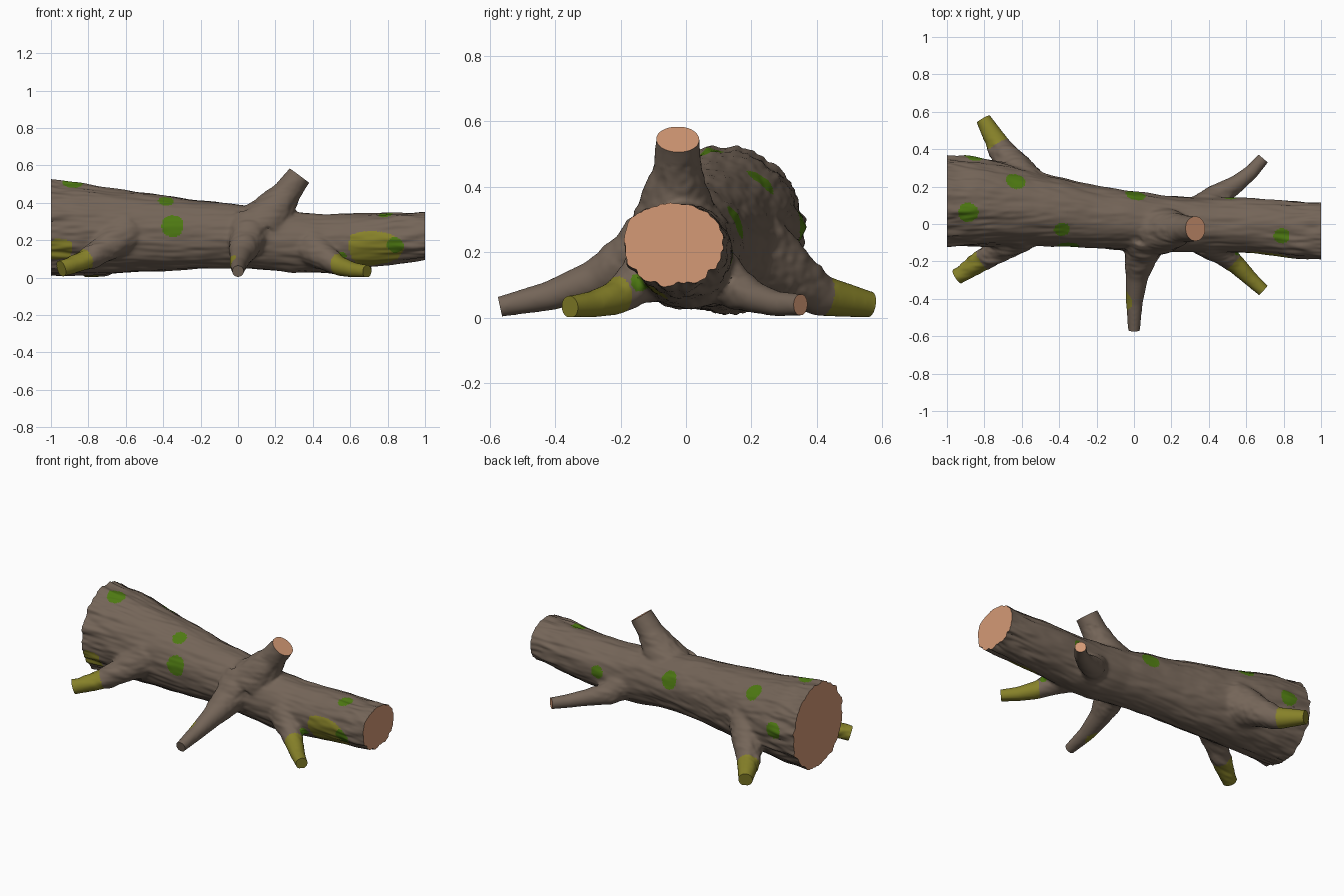
import bpy, bmesh, math
from mathutils import Vector, noise
from mathutils.bvhtree import BVHTree

if "Cube" in bpy.data.objects:
    bpy.data.objects.remove(bpy.data.objects["Cube"])

V = Vector
BARK, WOOD, MOSS, LICHEN = range(4)


def material(name, rgb):
    m = bpy.data.materials.new(name)
    m.diffuse_color = (*rgb, 1)
    m.use_nodes = True
    m.node_tree.nodes["Principled BSDF"].inputs["Base Color"].default_value = m.diffuse_color
    return m


mats = [material("bark brown", (0.175, 0.13, 0.098)),
        material("cut wood tan", (0.66, 0.32, 0.18)),
        material("moss green", (0.075, 0.19, 0.006)),
        material("lichen olive", (0.24, 0.22, 0.022))]

bm = bmesh.new()


def tube(rings, n=32):
    """Closed tube through rings of (centre, u axis, v axis)."""
    loops = []
    for c, u, v in rings:
        loops.append([bm.verts.new(c + u * math.cos(2 * math.pi * i / n) + v * math.sin(2 * math.pi * i / n))
                      for i in range(n)])
    for a, b in zip(loops, loops[1:]):
        for i in range(n):
            j = (i + 1) % n
            bm.faces.new((a[i], a[j], b[j], b[i]))
    bm.faces.new(loops[0][::-1])
    bm.faces.new(loops[-1])


# trunk: x, back y, front y, top z, bottom z
trunk = [(-1.05, .365, -.12, .53, .008), (-.85, .355, -.118, .505, .014), (-.7, .33, -.118, .482, .02),
         (-.55, .285, -.118, .46, .028), (-.4, .25, -.122, .44, .035), (-.2, .205, -.13, .412, .048),
         (0, .175, -.14, .39, .05), (.15, .152, -.148, .37, .04), (.3, .145, -.15, .352, .02),
         (.45, .143, -.15, .34, .028), (.6, .14, -.155, .342, .048), (.8, .128, -.172, .347, .068),
         (1.05, .112, -.197, .358, .102)]
tube([(V((x, (a + b) / 2, (t + l) / 2)), V((0, (a - b) / 2, 0)), V((0, 0, (t - l) / 2)))
      for x, a, b, t, l in trunk], 48)

# branches: path points (x, y, z, radius), end colour, length of lichen sleeve
branches = [
    ([(.14, -.03, .29, .14), (.215, -.03, .39, .1), (.265, -.027, .46, .074), (.328, -.025, .545, .067)], WOOD, 0),
    ([(-.6, -.03, .24, .12), (-.7, -.12, .165, .078), (-.8, -.19, .1, .058), (-.945, -.28, .048, .045)], LICHEN, .17),
    ([(.07, -.05, .25, .14), (.04, -.16, .18, .092), (.015, -.28, .115, .062), (.002, -.42, .066, .046),
      (0, -.568, .034, .033)], BARK, 0),
    ([(.4, -.08, .16, .11), (.48, -.16, .1, .066), (.55, -.22, .058, .052), (.62, -.29, .04, .042),
      (.69, -.355, .033, .036)], LICHEN, .22),
    ([(-.6, .2, .2, .14), (-.66, .33, .12, .085), (-.72, .41, .068, .066), (-.805, .56, .04, .042)], LICHEN, .16),
    ([(.36, .05, .16, .11), (.44, .15, .09, .066), (.55, .215, .06, .048), (.63, .28, .042, .04),
      (.69, .35, .04, .035)], WOOD, 0)]
tips = []
for path, colour, sleeve in branches:
    pts = [V(p[:3]) for p in path]
    axis = (pts[-1] - pts[-2]).normalized()
    tips.append((pts[-1], axis, colour, sleeve))
    pts.append(pts[-1] + axis * .05)             # overshoot, trimmed flat later
    radii = [p[3] for p in path] + [path[-1][3]]
    rings = []
    for i, p in enumerate(pts):
        d = (pts[min(i + 1, len(pts) - 1)] - pts[max(i - 1, 0)]).normalized()
        u = d.cross(V((.3, .1, 1))).normalized()
        rings.append((p, u * radii[i], d.cross(u) * radii[i]))
    tube(rings, 20)

bmesh.ops.recalc_face_normals(bm, faces=bm.faces)
mesh = bpy.data.meshes.new("log")
bm.to_mesh(mesh)
bm.free()
log = bpy.data.objects.new("log", mesh)
bpy.context.collection.objects.link(log)

# fuse trunk and branches into one smooth skin
remesh = log.modifiers.new("fuse", 'REMESH')
remesh.mode = 'VOXEL'
remesh.voxel_size = .0085
smooth = log.modifiers.new("blend", 'SMOOTH')
smooth.factor = .5
smooth.iterations = 22
dg = bpy.context.evaluated_depsgraph_get()
fused = bpy.data.meshes.new_from_object(log.evaluated_get(dg))
log.modifiers.clear()
log.data = fused
fused.name = "log"
fused.materials.clear()
for m in mats:
    fused.materials.append(m)

bm = bmesh.new()
bm.from_mesh(fused)
bm.normal_update()

# bark furrows running along the trunk, deeper towards the ends
moves = []
for v in bm.verts:
    p = v.co
    centre_y = .04 - .08 * p.x
    off = math.hypot(p.y - centre_y, p.z - .25)
    on_trunk = max(0, min(1, (.36 - .1 * p.x - off) / .1)) if p.z < .5 - .1 * p.x else .2
    end = max(0, abs(p.x) - .7) / .3
    amp = (.006 + .009 * end) * on_trunk
    n = noise.noise(V((p.x * 4, p.y * 22, p.z * 22))) + .6 * noise.noise(V((p.x * 9, p.y * 45, p.z * 45)))
    moves.append(v.normal * amp * n)
for v, m in zip(bm.verts, moves):
    v.co += m
    v.co.z = max(v.co.z, 0.003)

# lichen sleeves on branch ends
for f in bm.faces:
    f.material_index = BARK
    c = f.calc_center_median()
    for tip, axis, colour, sleeve in tips:
        if sleeve and (c - tip).length < sleeve * 1.35 and (tip - c).dot(axis) < sleeve:
            f.material_index = LICHEN

# round moss patches: point near the surface, radius, colour
spots = [(-.35, -.13, .28, .06, MOSS), (-.385, -.03, .41, .042, MOSS), (.84, -.18, .17, .045, MOSS),
         (.79, -.06, .36, .042, MOSS), (-.885, .05, .52, .055, MOSS), (-.63, .24, .43, .052, MOSS),
         (.01, .17, .30, .055, MOSS), (-.85, .36, .28, .052, MOSS), (.52, .14, .2, .04, MOSS),
         (.55, -.14, .11, .03, MOSS), (-.04, -.40, .06, .065, LICHEN)]
tree = BVHTree.FromBMesh(bm)
for x, y, z, r, colour in spots:
    q = tree.find_nearest(V((x, y, z)))[0]
    for f in bm.faces:
        if (f.calc_center_median() - q).length < r:
            f.material_index = colour


def saw(co, no, reach, colour):
    """Trim everything beyond a plane near co and close the cut."""
    verts = {v for v in bm.verts if (v.co - co).length < reach}
    edges = [e for e in bm.edges if all(v in verts for v in e.verts)]
    faces = [f for f in bm.faces if all(v in verts for v in f.verts)]
    cut = bmesh.ops.bisect_plane(bm, geom=list(verts) + edges + faces, plane_co=co, plane_no=no,
                                 dist=1e-5, clear_outer=True)
    rim = [g for g in cut['geom_cut'] if isinstance(g, bmesh.types.BMEdge) and g.is_valid and g.is_boundary]
    for f in bmesh.ops.holes_fill(bm, edges=rim, sides=0)['faces']:
        f.material_index = colour


# sawn ends of trunk and branches
saw(V((-1, .12, .27)), V((-1, 0, 0)), 9, WOOD)
saw(V((1, -.04, .23)), V((1, 0, 0)), 9, WOOD)
for tip, axis, colour, sleeve in tips:
    saw(tip, axis, .11, colour)

bmesh.ops.recalc_face_normals(bm, faces=bm.faces)
for f in bm.faces:
    f.smooth = True
bm.to_mesh(fused)
bm.free()
fused.set_sharp_from_angle(angle=math.radians(40))
